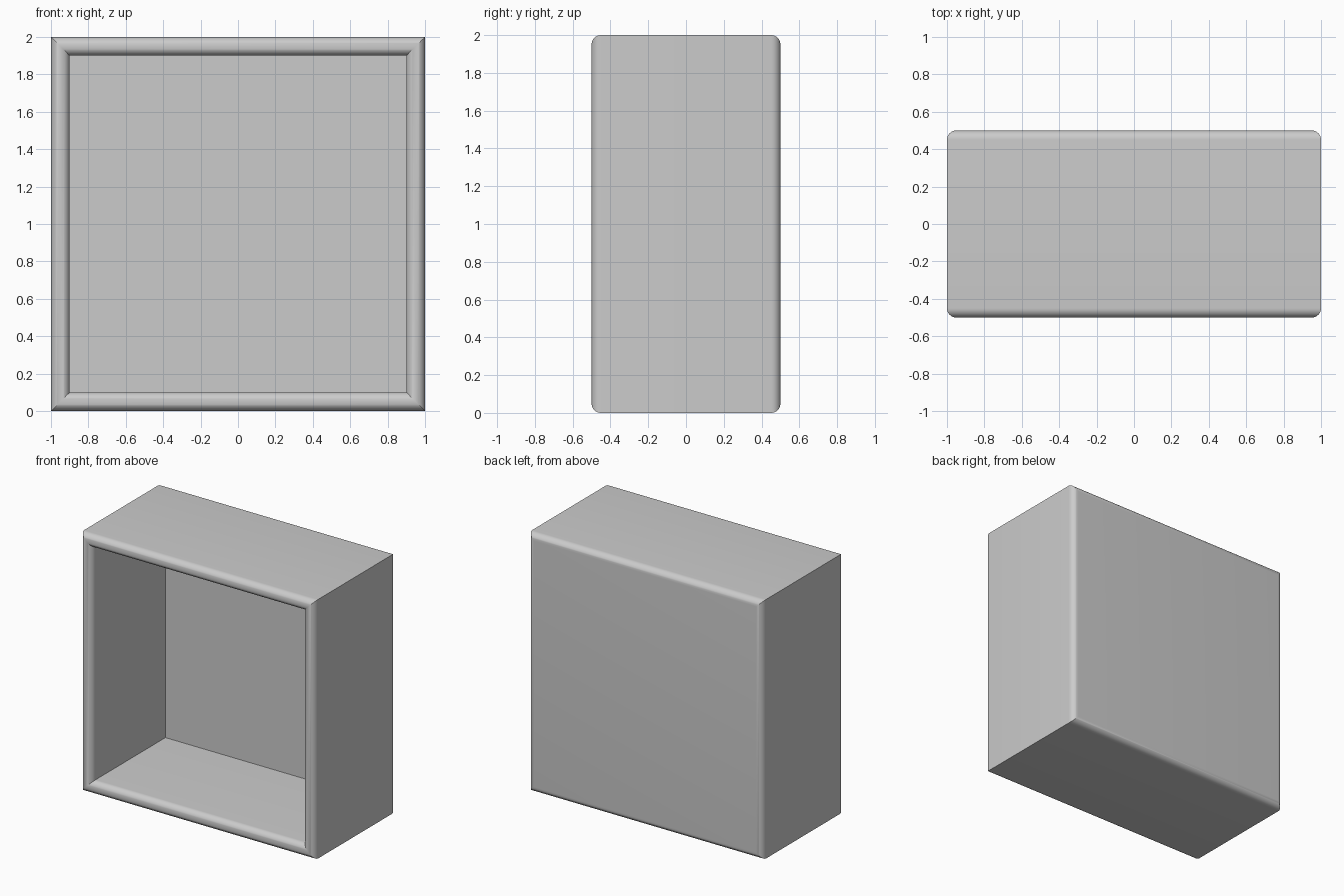
import bpy, bmesh, math

if "Cube" in bpy.data.objects:
    bpy.data.objects.remove(bpy.data.objects["Cube"])

W, D, T, R = 1.0, 0.5, 0.1, 0.05   # half width, half depth, wall, edge radius
SEG = 10


def arc(cx, cy, a0, a1, n):
    """Points (inset from outer face, y) on a circle of radius R."""
    return [(cx + R * math.cos(math.radians(a0 + (a1 - a0) * i / n)),
             cy + R * math.sin(math.radians(a0 + (a1 - a0) * i / n)))
            for i in range(n + 1)]


# Wall section: inner back corner, half-round front lip, rounded outer back edge
profile = [(T, D - T)]
profile += arc(T / 2, -D + R, 0, -180, 2 * SEG)
profile += arc(R, D - R, 180, 90, SEG)

# Sweep the section around the square with mitred corners
bm = bmesh.new()
rings = []
for inset, y in profile:
    h = W - inset
    rings.append([bm.verts.new((sx * h, y, W + sz * h))
                  for sx, sz in ((-1, -1), (1, -1), (1, 1), (-1, 1))])
for a, b in zip(rings, rings[1:]):
    for i in range(4):
        j = (i + 1) % 4
        bm.faces.new((a[i], a[j], b[j], b[i]))

# Inner and outer faces of the back panel
bm.faces.new(rings[0])
bm.faces.new(rings[-1])
bmesh.ops.recalc_face_normals(bm, faces=bm.faces)

mesh = bpy.data.meshes.new("open_box")
bm.to_mesh(mesh)
bm.free()
box = bpy.data.objects.new("open_box", mesh)
bpy.context.collection.objects.link(box)
bpy.context.view_layer.objects.active = box
box.select_set(True)
bpy.ops.object.shade_smooth_by_angle(angle=math.radians(30))
